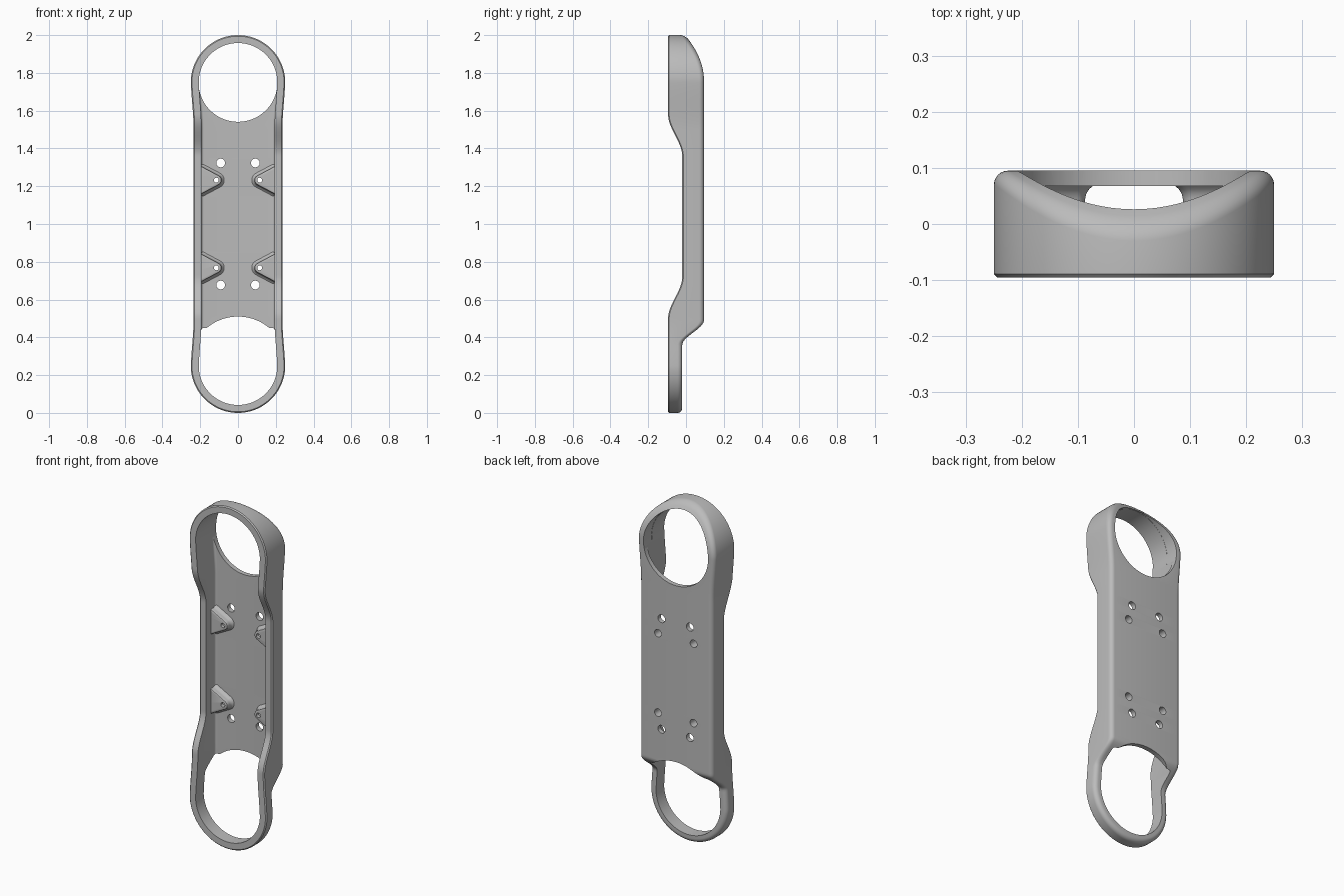
import bpy, bmesh, math
from math import sin, cos, pi

cube = bpy.data.objects.get("Cube")
if cube:
    bpy.data.objects.remove(cube, do_unlink=True)

grey = bpy.data.materials.new("plain_grey")
grey.use_nodes = True
colour = (0.5, 0.5, 0.5, 1)
grey.diffuse_color = colour
grey.node_tree.nodes["Principled BSDF"].inputs["Base Color"].default_value = colour


def ease(a, b, t):
    t = min(max((t - a) / (b - a), 0), 1)
    return t * t * (3 - 2 * t)


def front_y(z):
    return -0.095 + 0.075 * (ease(0.5, 0.72, z) - ease(1.36, 1.58, z))


def back_y(z):
    dome = max(0, (z - 1.76) / 0.24)
    return -0.02 + 0.115 * ease(0.36, 0.49, z) - 0.1 * dome ** 2


def half_outline():
    # Round ends joined by slightly narrower straight sides
    steps, rows, r = 32, 150, 0.25
    pts = [(r * sin(i / steps * pi / 2), r - r * cos(i / steps * pi / 2)) for i in range(steps)]
    for i in range(rows + 1):
        z = r + (2 - 2 * r) * i / rows
        pts.append((r - 0.015 * (ease(0.22, 0.5, z) - ease(1.5, 1.78, z)), z))
    pts += [(x, 2 - z) for x, z in reversed(pts[:steps])]
    return pts


def inset_outline(d):
    pts, out = half_outline(), []
    for i, (x, z) in enumerate(pts):
        if i in (0, len(pts) - 1):
            out.append((0, z + (d if i == 0 else -d)))
            continue
        (xa, za), (xb, zb) = pts[i - 1], pts[i + 1]
        length = math.hypot(xb - xa, zb - za)
        out.append((x - d * (zb - za) / length, z + d * (xb - xa) / length))
    return out


def finish(bm, name):
    bmesh.ops.recalc_face_normals(bm, faces=bm.faces)
    mesh = bpy.data.meshes.new(name)
    bm.to_mesh(mesh)
    bm.free()
    mesh.materials.append(grey)
    ob = bpy.data.objects.new(name, mesh)
    bpy.context.collection.objects.link(ob)
    return ob


def bridge(bm, rings):
    for a, b in zip(rings, rings[1:]):
        n = len(a)
        for i in range(n):
            j = (i + 1) % n
            bm.faces.new((a[i], a[j], b[j], b[i]))


def shell(name, levels):
    # Loft of inset outlines, each level being (inset, depth function)
    bm, rings = bmesh.new(), []
    for inset, depth in levels:
        half = inset_outline(inset)
        loop = half + [(-x, z) for x, z in half[-2:0:-1]]
        rings.append([bm.verts.new((x, depth(z), z)) for x, z in loop])
    bridge(bm, rings)
    n = len(rings[0])
    for ring in (rings[0], rings[-1]):
        for i in range(n // 2):
            quad = (ring[i], ring[i + 1], ring[n - i - 1], ring[(n - i) % n])
            bm.faces.new(list(dict.fromkeys(quad)))
    return finish(bm, name)


def rounded(r, base, depth, steps=6):
    levels = []
    for k in range(steps + 1):
        a = k / steps * pi / 2
        levels.append((base + r * (1 - cos(a)), lambda z, a=a: depth(z) - r + r * sin(a)))
    return levels


def cylinder(name, x, z, r, y0, y1, sides=32):
    bm = bmesh.new()
    rings = [[bm.verts.new((x + r * cos(2 * pi * i / sides), y, z + r * sin(2 * pi * i / sides)))
              for i in range(sides)] for y in (y0, y1)]
    bridge(bm, rings)
    for ring in rings:
        bm.faces.new(ring)
    return finish(bm, name)


def boss(side, zc):
    # Triangular screw tab with a filleted foot, growing out of the side wall
    bm, rings = bmesh.new(), []
    a = math.radians(118)
    for grow, y in ((0.014, 0.08), (0.014, 0.068), (0.007, 0.062), (0.002, 0.054),
                    (0, 0.045), (0, 0.03), (-0.002, 0.026), (-0.006, 0.024)):
        r = 0.028 + grow
        loop = [(0.115 + r * cos(t), r * sin(t))
                for t in (a + (2 * pi - 2 * a) * i / 14 for i in range(15))]
        reach = (0.215 - loop[0][0]) / sin(a)
        x, z = 0.215, loop[0][1] - reach * cos(a)
        loop = [(x, z)] + loop + [(x, -z)]
        rings.append([bm.verts.new((side * px, y, zc + pz)) for px, pz in loop])
    bridge(bm, rings)
    bm.faces.new(rings[0])
    bm.faces.new(rings[-1])
    return finish(bm, "screw_boss")


def combine(target, tool, operation):
    mod = target.modifiers.new(operation, "BOOLEAN")
    mod.operation, mod.object, mod.solver = operation, tool, "EXACT"
    bpy.context.view_layer.objects.active = target
    bpy.ops.object.modifier_apply(modifier=mod.name)
    bpy.data.objects.remove(tool, do_unlink=True)


# Outer body with softened front rim and rounded back edge
body = shell("link_body", [(0.006, front_y), (0, lambda z: front_y(z) + 0.006)]
             + rounded(0.025, 0, back_y))

# Hollow front, open bottom ring and open top ring
cavity = shell("cavity", [(0.042, lambda z: -0.2)] + rounded(0.012, 0.042, lambda z: 0.068))
combine(body, cavity, "DIFFERENCE")
combine(body, cylinder("top_bore", 0, 1.75, 0.209, 0.02, 0.2, 128), "DIFFERENCE")
combine(body, cylinder("bottom_bore", 0, 0.254, 0.256, 0.04, 0.2, 128), "DIFFERENCE")

# Screw bosses with counterbores, and plain holes beside them
for side in (-1, 1):
    for end in (-1, 1):
        z = 1 + end * 0.232
        combine(body, boss(side, z), "UNION")
        combine(body, cylinder("screw_hole", side * 0.115, z, 0.013, -0.1, 0.2), "DIFFERENCE")
        combine(body, cylinder("counterbore", side * 0.115, z, 0.022, 0.045, 0.2), "DIFFERENCE")
        combine(body, cylinder("plain_hole", side * 0.092, 1 + end * 0.323, 0.023, 0, 0.2),
                "DIFFERENCE")

bpy.ops.object.select_all(action="DESELECT")
body.select_set(True)
bpy.context.view_layer.objects.active = body
bpy.ops.object.shade_smooth_by_angle(angle=math.radians(32))
